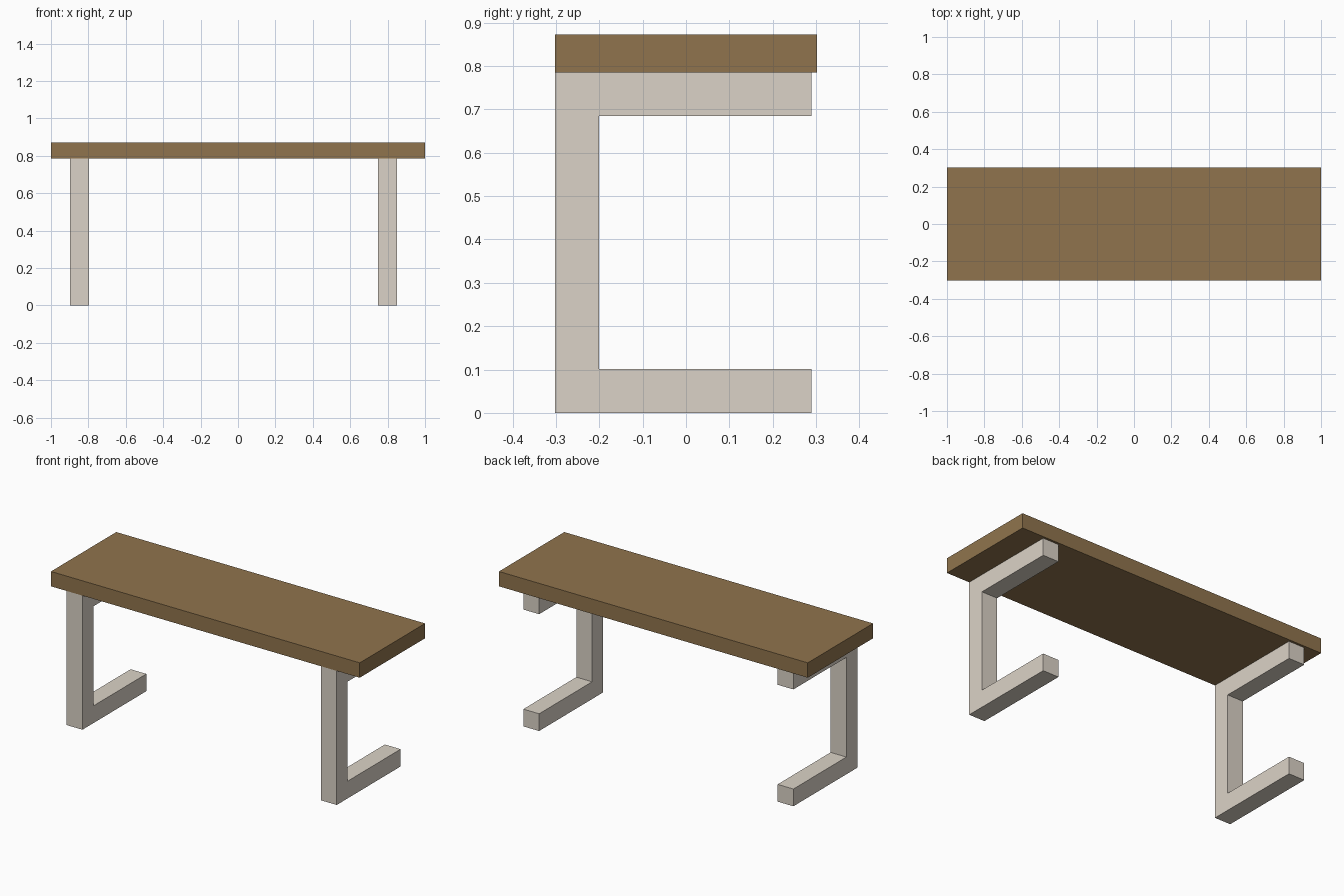
import bpy
import bmesh

if "Cube" in bpy.data.objects:
    bpy.data.objects.remove(bpy.data.objects["Cube"])


def material(name, color):
    mat = bpy.data.materials.new(name)
    mat.diffuse_color = (*color, 1.0)
    mat.use_nodes = True
    mat.node_tree.nodes["Principled BSDF"].inputs["Base Color"].default_value = mat.diffuse_color
    return mat


def extrude_profile(name, profile, x0, x1, mat):
    """Extrude a closed (y, z) profile along x from x0 to x1."""
    bm = bmesh.new()
    face = bm.faces.new([bm.verts.new((x0, y, z)) for y, z in profile])
    result = bmesh.ops.extrude_face_region(bm, geom=[face])
    verts = [g for g in result["geom"] if isinstance(g, bmesh.types.BMVert)]
    bmesh.ops.translate(bm, verts=verts, vec=(x1 - x0, 0, 0))
    bmesh.ops.recalc_face_normals(bm, faces=bm.faces)
    mesh = bpy.data.meshes.new(name)
    bm.to_mesh(mesh)
    bm.free()
    mesh.materials.append(mat)
    obj = bpy.data.objects.new(name, mesh)
    bpy.context.collection.objects.link(obj)
    return obj


wood = material("wood", (0.28, 0.175, 0.075))
pale = material("pale_paint", (0.71, 0.65, 0.57))

FRONT, BACK = -0.302, 0.302
LEG_BACK = 0.289
BAR = 0.101
UNDERSIDE, TOP = 0.785, 0.872

# Table top slab
extrude_profile("table_top",
                [(FRONT, UNDERSIDE), (BACK, UNDERSIDE), (BACK, TOP), (FRONT, TOP)],
                -1.0, 1.0, wood)

# C-shaped legs, open towards the back
c_profile = [
    (FRONT, 0), (LEG_BACK, 0), (LEG_BACK, BAR), (FRONT + BAR, BAR),
    (FRONT + BAR, UNDERSIDE - BAR), (LEG_BACK, UNDERSIDE - BAR),
    (LEG_BACK, UNDERSIDE), (FRONT, UNDERSIDE),
]
for name, x0 in (("left_leg", -0.898), ("right_leg", 0.749)):
    extrude_profile(name, c_profile, x0, x0 + 0.102, pale)
